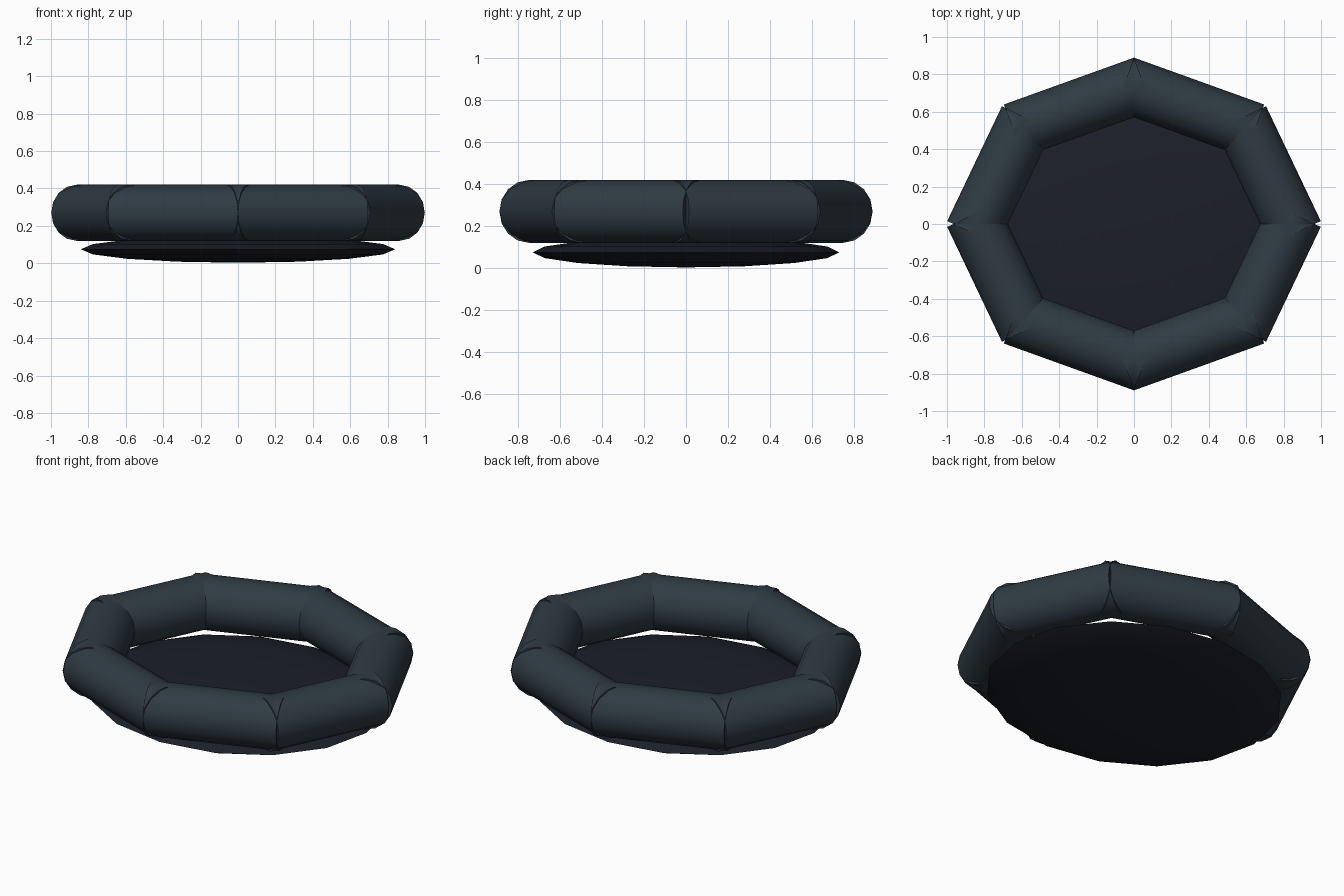
import bpy
from math import cos, sin, pi, radians
from mathutils import Vector

if "Cube" in bpy.data.objects:
    bpy.data.objects.remove(bpy.data.objects["Cube"])

RX, RY = 0.84, 0.73      # ellipse through the tube centres
TUBE_R, TUBE_Z = 0.15, 0.27
OVERLAP = 0.054          # extra length at each tube end


def material(name, rgb):
    m = bpy.data.materials.new(name)
    m.diffuse_color = (*rgb, 1)
    m.use_nodes = True
    m.node_tree.nodes["Principled BSDF"].inputs["Base Color"].default_value = m.diffuse_color
    return m


def finish(name, mat, angle):
    ob = bpy.context.object
    ob.name = name
    ob.data.materials.append(mat)
    bpy.ops.object.shade_smooth_by_angle(angle=radians(angle))
    return ob


rubber = material("rubber", (0.028, 0.043, 0.056))
floor_mat = material("floor_rubber", (0.011, 0.014, 0.021))

# ring of eight straight inflated tubes
corners = [Vector((RX * cos(i * pi / 4), RY * sin(i * pi / 4), TUBE_Z)) for i in range(8)]
for i, a in enumerate(corners):
    b = corners[(i + 1) % 8]
    d = b - a
    bpy.ops.mesh.primitive_cylinder_add(
        vertices=16, radius=TUBE_R, depth=d.length + 2 * OVERLAP,
        location=(a + b) / 2, rotation=d.to_track_quat('Z', 'Y').to_euler())
    finish(f"ring_tube_{i + 1}", rubber, 40)

# flattened, cushion-like floor
bpy.ops.mesh.primitive_uv_sphere_add(segments=16, ring_count=8, radius=1, location=(0, 0, 0.075))
bpy.context.object.scale = (RX, RY, 0.072)
bpy.ops.object.transform_apply(location=False, rotation=False, scale=True)
finish("raft_floor", floor_mat, 40)
